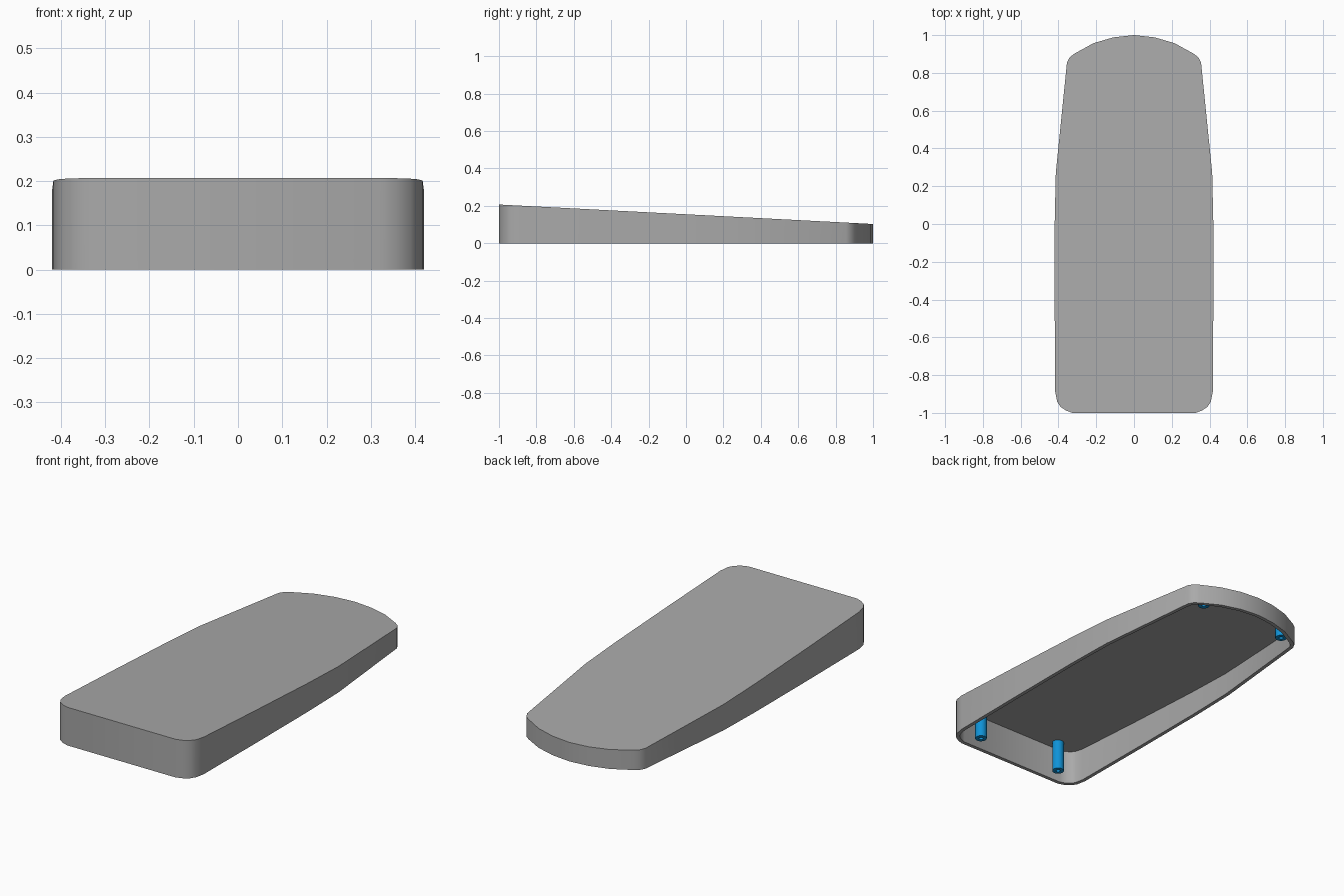
import bpy, bmesh, math

if "Cube" in bpy.data.objects:
    bpy.data.objects.remove(bpy.data.objects["Cube"])

def material(name, rgb):
    m = bpy.data.materials.new(name)
    m.diffuse_color = (*rgb, 1)
    m.use_nodes = True
    m.node_tree.nodes["Principled BSDF"].inputs["Base Color"].default_value = m.diffuse_color
    return m

grey = material("grey plastic", (0.40, 0.40, 0.40))
blue = material("blue post", (0.005, 0.29, 0.68))

def make_object(name, bm, mat):
    bmesh.ops.recalc_face_normals(bm, faces=bm.faces)
    me = bpy.data.meshes.new(name)
    bm.to_mesh(me)
    bm.free()
    me.materials.append(mat)
    ob = bpy.data.objects.new(name, me)
    bpy.context.collection.objects.link(ob)
    bpy.ops.object.select_all(action='DESELECT')
    ob.select_set(True)
    bpy.context.view_layer.objects.active = ob
    return ob

def top_z(y):
    """Height of the sloping top."""
    return 0.155 - 0.052 * y

WALL = 0.02

# Outline, right half from the back tip to the front edge, then mirrored
half = [(0.11, 0.988), (0.215, 0.957), (0.315, 0.902), (0.34, 0.883), (0.355, 0.855),
        (0.414, 0.27), (0.42, 0.0), (0.42, -0.45), (0.417, -0.89), (0.407, -0.94),
        (0.39, -0.967), (0.36, -0.988), (0.325, -0.998)]
outline = [(0, 1)] + half + [(-x, y) for x, y in reversed(half)]
outline = [(x, -1.0 if y == -0.998 else y) for x, y in outline]

# Housing: sloping lid and side walls, open underneath
bm = bmesh.new()
low = [bm.verts.new((x, y, 0)) for x, y in outline]
high = [bm.verts.new((x, y, top_z(y))) for x, y in outline]
n = len(outline)
bm.faces.new(high)
for i in range(n):
    j = (i + 1) % n
    bm.faces.new((low[i], low[j], high[j], high[i]))
bmesh.ops.recalc_face_normals(bm, faces=bm.faces)
lid = max(bm.faces, key=lambda f: f.calc_area())
if lid.normal.z < 0:
    bmesh.ops.reverse_faces(bm, faces=bm.faces)
housing = make_object("housing", bm, grey)
mod = housing.modifiers.new("wall", 'SOLIDIFY')
mod.thickness = WALL
mod.offset = -1
mod.use_even_offset = True
mod.use_quality_normals = True
bpy.ops.object.modifier_apply(modifier="wall")
bpy.ops.object.shade_smooth_by_angle(angle=math.radians(30))

# Screw posts: turned profile with a blind hole in the lower end
def post(name, x, y, radius=0.03, hole=0.011, base=0.017, segments=24):
    top = top_z(y) - WALL * 0.6
    profile = [(radius, top), (radius, base), (hole, base), (hole, base + 0.06)]
    bm = bmesh.new()
    rings = []
    for r, z in profile:
        rings.append([bm.verts.new((x + r * math.cos(2 * math.pi * k / segments),
                                    y + r * math.sin(2 * math.pi * k / segments), z))
                      for k in range(segments)])
    for a, b in zip(rings, rings[1:]):
        for k in range(segments):
            m = (k + 1) % segments
            bm.faces.new((a[k], a[m], b[m], b[k]))
    bm.faces.new(rings[0])
    bm.faces.new(rings[-1])
    make_object(name, bm, blue)
    bpy.ops.object.shade_smooth_by_angle(angle=math.radians(30))

for end, y in (("front", -0.92), ("back", 0.872)):
    for side, x in (("left", -0.26), ("right", 0.26)):
        post(f"{end}_{side}_post", x, y)
